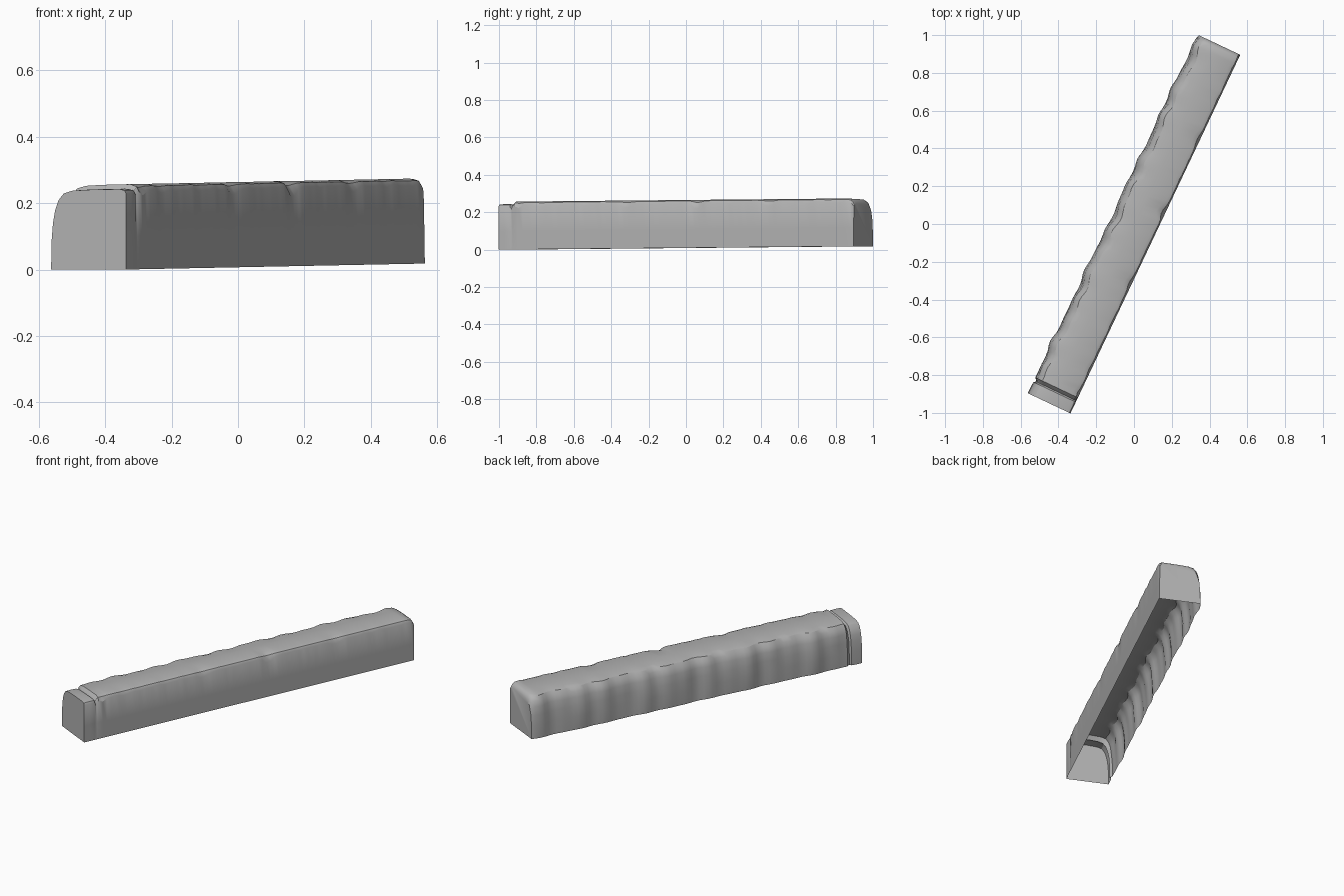
import bpy, bmesh, math, random
from mathutils import Vector

cube = bpy.data.objects.get("Cube")
if cube:
    bpy.data.objects.remove(cube)

random.seed(4)
LENGTH, HALF_W, HEIGHT, RISE = 2.1, 0.125, 0.256, 0.018
along = Vector((0.428, 0.904, 0))
across = Vector((0.904, -0.428, 0))

# One weathered stone colour
stone = bpy.data.materials.new("weathered_grey")
stone.use_nodes = True
grey = (0.45, 0.45, 0.45, 1)
stone.diffuse_color = grey
stone.node_tree.nodes["Principled BSDF"].inputs["Base Color"].default_value = grey


def wave(u, seed):
    """Uneven ripple between -1 and 1."""
    return (math.sin(u * 13 + seed) + math.sin(u * 29 + seed * 2.3)
            + 0.7 * math.sin(u * 47 + seed * 3.1)) / 2.7


def section(u, drop, groove, rough):
    """Cross-section from the worn side's foot, over the top, to the flat side's foot."""
    worn = rough * 0.013 * wave(u, 1.0)
    chip = 0.012 + rough * 0.026 * max(0, wave(u, 5.0)) ** 1.5 + rough * random.uniform(0, 0.006)
    top = HEIGHT - drop - groove
    lip = 0.006 * rough * wave(u, 3.0)
    left = -HALF_W + worn + groove
    right = HALF_W - groove * 0.5
    pts = [
        (left - worn * 0.5, 0),
        (left + 0.001, 0.08),
        (left + 0.006, 0.14),
        (left + 0.013 + lip, top - 0.065),
        (left + 0.024 + lip, top - 0.034),
        (left + 0.042 + lip, top - 0.013),
        (left + 0.07, top - 0.005),
        (0.0, top - 0.002),
        (right - chip - 0.01, top),
        (right - chip * 0.5, top - chip * 0.35),
        (right, top - chip * 1.2),
        (HALF_W - groove * 0.2, 0.1),
        (HALF_W, 0),
    ]
    return [across * v + along * (u - LENGTH / 2) + Vector((0, 0, z + RISE * u / LENGTH))
            for v, z in pts]


# Stations along the beam: lowered front block, groove, long run, rounded rear end
stations = [(0, 0.014, 0, 0), (0.035, 0.013, 0, 0.2), (0.066, 0.012, 0.002, 0.3),
            (0.074, 0.01, 0.013, 0.3), (0.082, 0.002, 0.010, 0.3), (0.092, 0, 0, 0.6)]
count = 76
for i in range(1, count):
    stations.append((0.092 + (LENGTH - 0.122) * i / count, 0, 0, 1))
stations += [(LENGTH - 0.024, 0.001, 0.001, 0.4), (LENGTH - 0.01, 0.007, 0.004, 0.2),
             (LENGTH, 0.02, 0.008, 0)]

# Shell with closed ends and an open underside
bm = bmesh.new()
rows = [[bm.verts.new(p) for p in section(*s)] for s in stations]
for a, b in zip(rows, rows[1:]):
    for j in range(len(a) - 1):
        bm.faces.new((a[j], b[j], b[j + 1], a[j + 1]))
bm.faces.new(rows[0])
bm.faces.new(rows[-1][::-1])
bmesh.ops.recalc_face_normals(bm, faces=bm.faces)
# An open shell needs the top to decide which way is out
top_face = max(bm.faces, key=lambda f: f.normal.z ** 2)
if top_face.normal.z < 0:
    bmesh.ops.reverse_faces(bm, faces=bm.faces)

mesh = bpy.data.meshes.new("stone_beam")
bm.to_mesh(mesh)
bm.free()
mesh.materials.append(stone)
beam = bpy.data.objects.new("stone_beam", mesh)
bpy.context.collection.objects.link(beam)
bpy.context.view_layer.objects.active = beam
beam.select_set(True)
bpy.ops.object.shade_smooth_by_angle(angle=math.radians(32))
